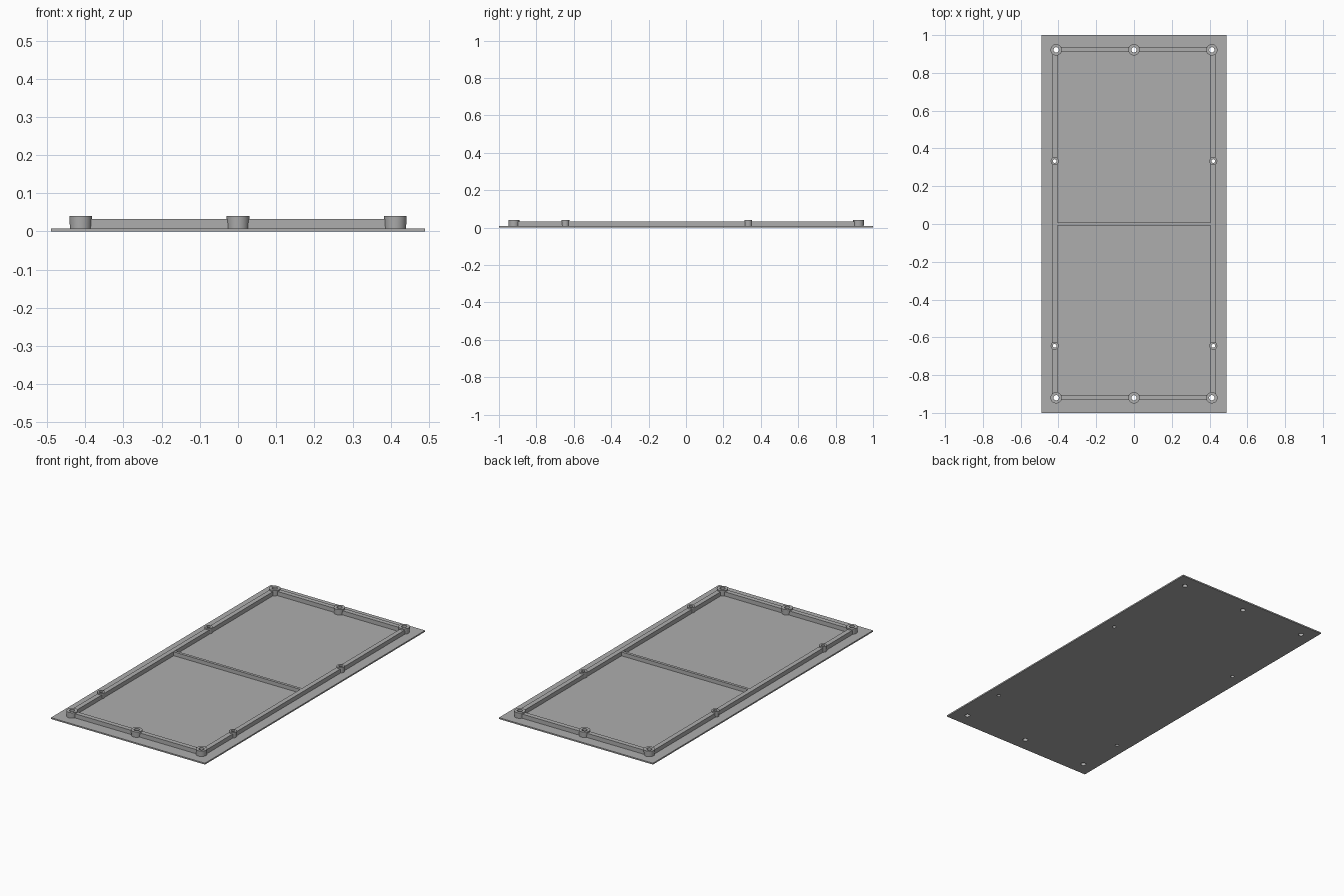
import bpy
import bmesh
from mathutils import Matrix

cube = bpy.data.objects.get("Cube")
if cube:
    bpy.data.objects.remove(cube, do_unlink=True)

gray = bpy.data.materials.new("plain_gray")
gray.use_nodes = True
color = (0.42, 0.42, 0.42, 1)
gray.diffuse_color = color
gray.node_tree.nodes["Principled BSDF"].inputs["Base Color"].default_value = color

PLATE_TOP, RAIL_TOP, BOSS_TOP = 0.008, 0.032, 0.04


def finish(name, bm):
    mesh = bpy.data.meshes.new(name)
    bm.to_mesh(mesh)
    bm.free()
    mesh.materials.append(gray)
    obj = bpy.data.objects.new(name, mesh)
    bpy.context.collection.objects.link(obj)
    return obj


def box(name, x0, x1, y0, y1, z0, z1):
    bm = bmesh.new()
    place = Matrix.Translation(((x0 + x1) / 2, (y0 + y1) / 2, (z0 + z1) / 2))
    size = Matrix.Diagonal((x1 - x0, y1 - y0, z1 - z0, 1))
    bmesh.ops.create_cube(bm, size=1, matrix=place @ size)
    return finish(name, bm)


def cones(name, items, z0, z1):
    """Upright cylinders or cones from (x, y, bottom radius, top radius)."""
    bm = bmesh.new()
    for x, y, low, high in items:
        bmesh.ops.create_cone(bm, cap_ends=True, segments=32, radius1=low,
                              radius2=high, depth=z1 - z0,
                              matrix=Matrix.Translation((x, y, (z0 + z1) / 2)))
    return finish(name, bm)


def activate(obj):
    bpy.ops.object.select_all(action='DESELECT')
    obj.select_set(True)
    bpy.context.view_layer.objects.active = obj


def cut(obj, cutter):
    activate(obj)
    mod = obj.modifiers.new("cut", 'BOOLEAN')
    mod.operation, mod.solver, mod.object = 'DIFFERENCE', 'EXACT', cutter
    bpy.ops.object.modifier_apply(modifier=mod.name)


# Screw positions: x, y, boss radius, hole radius
large = [(x, y, 0.03, 0.014) for x in (-0.412, 0, 0.412) for y in (-0.92, 0.922)]
small = [(x, y, 0.021, 0.01) for x in (-0.42, 0.42) for y in (-0.645, 0.333)]
screws = large + small

# Cutting helpers
holes = cones("hole_cutter", [(x, y, h, h) for x, y, r, h in screws], -0.1, 0.1)
sockets = cones("socket_cutter",
                [(x, y, (r + h) / 2, (r + h) / 2) for x, y, r, h in screws], -0.1, 0.1)
opening = box("opening_cutter", -0.404, 0.404, -0.904, 0.91, -0.1, 0.1)

# Base plate with through holes
plate = box("base_plate", -0.49, 0.49, -1, 1, 0, PLATE_TOP)
cut(plate, holes)

# Rim standing on the plate, opened where the bosses sit
rim = box("rim", -0.431, 0.431, -0.931, 0.937, PLATE_TOP, RAIL_TOP)
cut(rim, opening)
cut(rim, sockets)

# Cross rib between the long sides
box("cross_rib", -0.404, 0.404, -0.007, 0.009, PLATE_TOP, RAIL_TOP - 0.002)

# Slightly flared screw bosses
for name, group in (("large_bosses", large), ("small_bosses", small)):
    bosses = cones(name, [(x, y, r * 0.94, r) for x, y, r, h in group],
                   PLATE_TOP, BOSS_TOP)
    cut(bosses, holes)
    activate(bosses)
    bpy.ops.object.shade_smooth_by_angle()

for helper in (holes, sockets, opening):
    bpy.data.objects.remove(helper, do_unlink=True)
